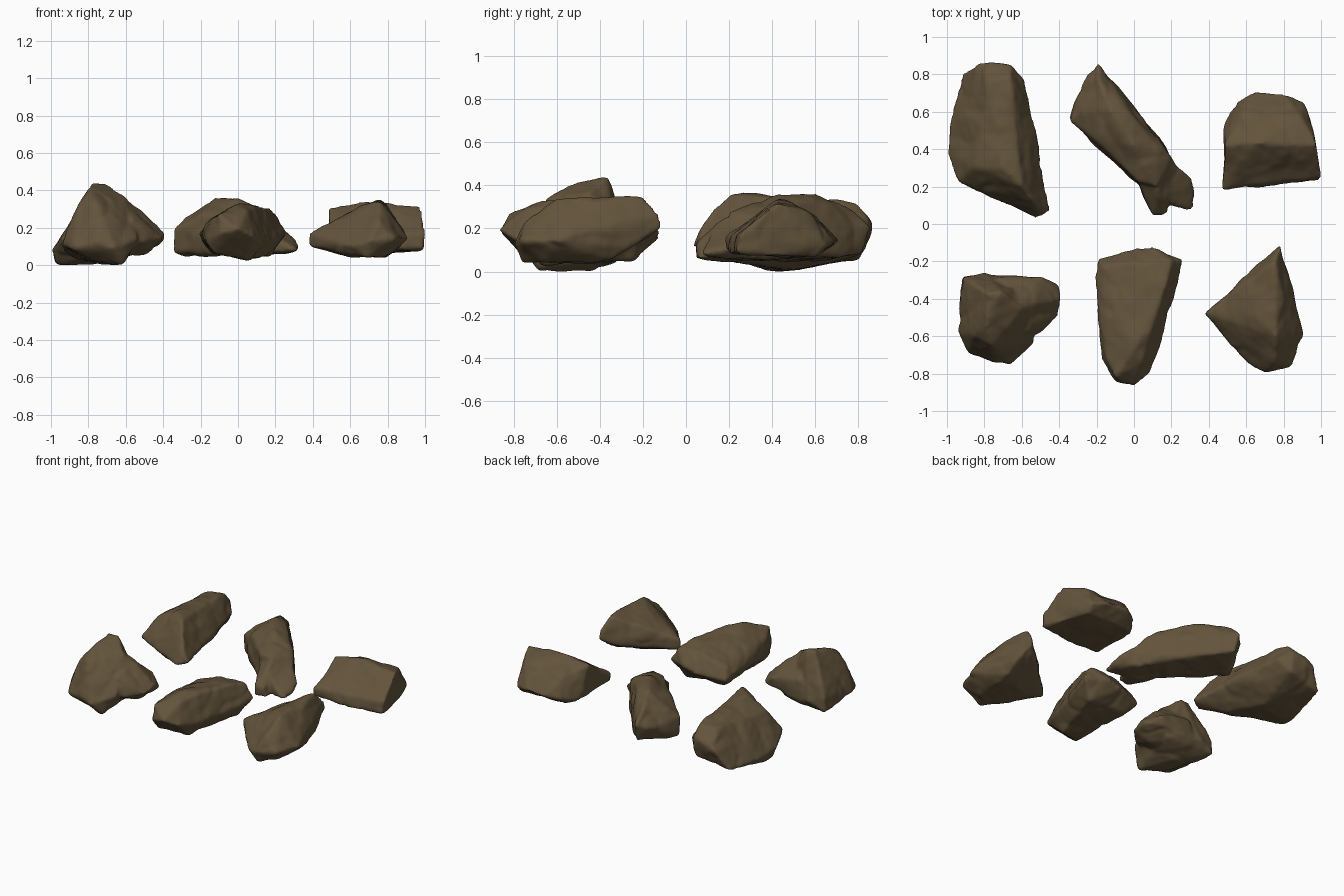
import bpy, bmesh
from mathutils import Vector, noise

if "Cube" in bpy.data.objects:
    bpy.data.objects.remove(bpy.data.objects["Cube"])

stone = bpy.data.materials.new("brown_stone")
stone.diffuse_color = (0.125, 0.088, 0.045, 1)
stone.use_nodes = True
stone.node_tree.nodes["Principled BSDF"].inputs["Base Color"].default_value = stone.diffuse_color
rocks = []


def rock(name, *lumps):
    """Fuse convex lumps (key corners in hundredths), soften, then roughen."""
    bm = bmesh.new()
    for pts in lumps:
        vs = [bm.verts.new(Vector(p) / 100) for p in pts]
        bmesh.ops.convex_hull(bm, input=vs)
    bmesh.ops.delete(bm, geom=[v for v in bm.verts if not v.link_faces], context='VERTS')
    bmesh.ops.recalc_face_normals(bm, faces=bm.faces[:])
    me = bpy.data.meshes.new(name)
    bm.to_mesh(me)
    bm.free()
    ob = bpy.data.objects.new(name, me)
    bpy.context.collection.objects.link(ob)
    rem = ob.modifiers.new("fuse", 'REMESH')
    rem.mode = 'VOXEL'
    rem.voxel_size = 0.012
    sm = ob.modifiers.new("soften", 'SMOOTH')
    sm.factor, sm.iterations = 0.5, 6
    dg = bpy.context.evaluated_depsgraph_get()
    new = bpy.data.meshes.new_from_object(ob.evaluated_get(dg))
    ob.modifiers.clear()
    ob.data = new
    bpy.data.meshes.remove(me)
    new.name = name
    # broad dents, shallow chips and fine grain along the normals
    normals = [v.normal.copy() for v in new.vertices]
    for v, n in zip(new.vertices, normals):
        p = v.co.copy()
        d = 0.003 + 0.009 * noise.noise(p * 7)
        d -= 0.005 * max(0, 1 - abs(noise.noise(p * 5 + Vector((9, 4, 2)))) * 4)
        d += 0.003 * noise.noise(p * 19)
        v.co = p + n * d
    new.materials.clear()
    new.materials.append(stone)
    for f in new.polygons:
        f.use_smooth = True
        f.material_index = 0
    rocks.append(ob)


# large long rock, back left
rock("rock_back_left",
     [(-92, 80, 5), (-82, 86, 20), (-66, 85, 25), (-58, 77, 20), (-55, 55, 15),
      (-45, 7, 14), (-52, 3, 12), (-70, 12, 12), (-94, 22, 14), (-100, 38, 8),
      (-98, 55, 6), (-60, 21, 36), (-70, 30, 36), (-74, 55, 33), (-78, 76, 31),
      (-66, 79, 32), (-86, 30, 28), (-97, 40, 0), (-60, 20, 5), (-70, 50, 1),
      (-75, 75, 6), (-59, 52, 22), (-49, 7, 20), (-54, 13, 29), (-66, 83, 10)])

# diagonal bar-shaped rock with a broader foot
rock("rock_back_middle",
     [(-34, 57, 7), (-34, 55, 19), (-28, 60, 25), (-26, 79, 18), (-19, 86, 20),
      (-10, 74, 14), (-19, 77, 29), (-12, 60, 36), (-1, 58, 33), (-20, 44, 27),
      (-12, 36, 12), (2, 23, 27), (2, 21, 10), (0, 42, 35), (13, 40, 30), (20, 36, 25),
      (12, 20, 28), (24, 28, 15), (16, 43, 10), (0, 61, 8), (-28, 60, 5),
      (-10, 74, 7), (-18, 82, 8), (18, 35, 6), (2, 25, 5)],
     [(0, 27, 22), (20, 33, 22), (2, 24, 5), (20, 33, 6), (6, 13, 14), (7, 12, 5),
      (10, 4, 6), (10, 5, 14), (17, 5, 12), (18, 6, 6), (13, 18, 25)],
     [(21, 34, 23), (5, 26, 24), (14, 14, 21), (14, 12, 6), (23, 9, 13), (31, 7, 8),
      (32, 16, 9), (31, 24, 13), (22, 28, 6)])

# wedge block, back right
rock("rock_back_right",
     [(48, 19, 10), (48, 19, 16), (99, 24, 9), (100, 25, 17), (80, 21, 8),
      (49, 42, 30), (98, 42, 32), (65, 43, 34), (55, 65, 12), (91, 65, 12),
      (64, 70, 14), (80, 70, 14), (58, 60, 25), (89, 58, 27), (55, 60, 7),
      (90, 60, 7), (97, 38, 7), (48, 53, 9)])

# peaked rock with a side lobe, front left
rock("rock_front_left",
     [(-92, -28, 6), (-91, -29, 17), (-80, -26, 12), (-78, -37, 44), (-71, -36, 44),
      (-79, -55, 40), (-68, -56, 35), (-94, -58, 11), (-88, -69, 9), (-75, -74, 12),
      (-66, -75, 9), (-53, -64, 14), (-76, -65, 34), (-86, -60, 31), (-70, -45, 0),
      (-85, -40, 3), (-62, -68, 1), (-78, -64, 3), (-56, -32, 8), (-60, -45, 36)],
     [(-49, -28, 20), (-49, -29, 13), (-40, -33, 13), (-39, -40, 18), (-40, -49, 14),
      (-51, -59, 12), (-47, -42, 25), (-54, -42, 31), (-62, -45, 37), (-50, -42, 6),
      (-73, -28, 24), (-74, -28, 9), (-70, -50, 6), (-57, -58, 25), (-64, -33, 28)])

# tapering slab tilted down to the left, front middle
rock("rock_front_middle",
     [(-10, -82, 27), (0, -67, 33), (5, -74, 29), (-15, -72, 24), (-16, -45, 23),
      (-17, -22, 21), (10, -55, 31), (17, -33, 30), (20, -20, 27), (2, -20, 27),
      (-19, -19, 13), (-21, -28, 17), (26, -19, 17), (22, -35, 14),
      (13, -68, 13), (9, -80, 15), (0, -87, 19), (-10, -85, 17), (-17, -72, 13),
      (0, -13, 15), (10, -13, 18), (-14, -25, 7), (17, -25, 5), (6, -66, 3),
      (-12, -74, 6)])

# crested triangular rock, front right
rock("rock_front_right",
     [(78, -11, 20), (78, -13, 27), (75, -20, 35), (72, -17, 16), (80, -40, 32),
      (76, -60, 34), (65, -50, 31), (55, -47, 26), (38, -48, 10), (38, -48, 17),
      (88, -48, 18), (91, -60, 14), (84, -76, 14), (70, -80, 13), (61, -75, 10),
      (75, -74, 23), (61, -28, 13), (81, -25, 11), (54, -50, 5), (60, -70, 6),
      (69, -76, 4), (77, -66, 4), (80, -35, 5)])

# rest the lowest point on the ground
low = min(v.co.z for ob in rocks for v in ob.data.vertices)
for ob in rocks:
    for v in ob.data.vertices:
        v.co.z -= low
    ob.data.update()
